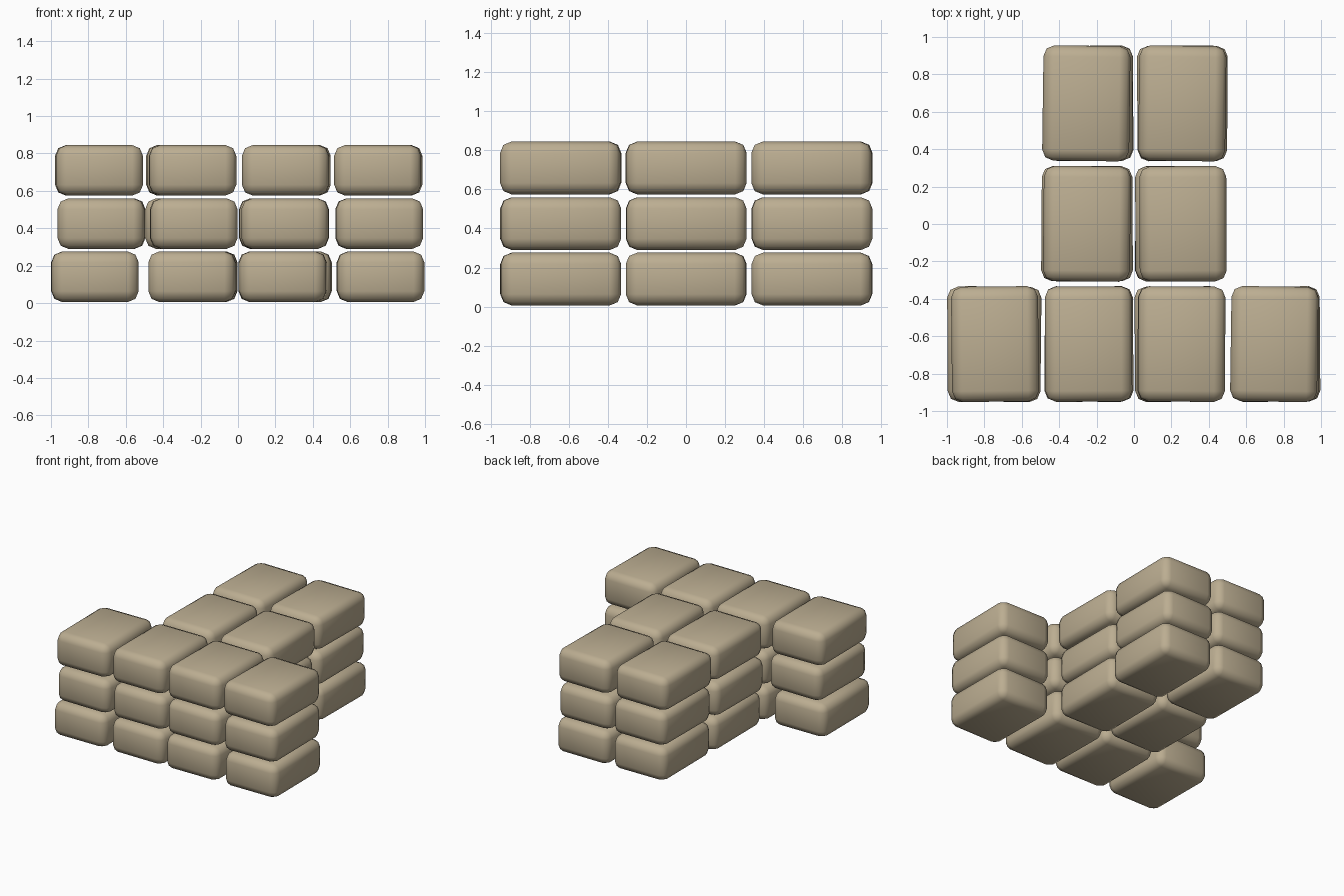
import bpy, math

if "Cube" in bpy.data.objects:
    bpy.data.objects.remove(bpy.data.objects["Cube"])

# Sandy stone colour
stone = bpy.data.materials.new("sandstone")
stone.diffuse_color = (0.50, 0.42, 0.285, 1)
stone.use_nodes = True
stone.node_tree.nodes["Principled BSDF"].inputs["Base Color"].default_value = stone.diffuse_color

BLOCK = (0.465, 0.616, 0.27)
LAYER_Z = (0.141, 0.425, 0.71)
ROW_Y = {"front": -0.642, "middle": 0.001, "back": 0.645}

# (x centre, small twist in degrees) of each block, from bottom to top layer
ROWS = {
    "front": (
        ((-0.765, 0.3), (-0.245, -0.4), (0.237, 0.5), (0.762, 0.4)),
        ((-0.73, -0.6), (-0.237, 0.5), (0.252, -0.4), (0.755, 0.5)),
        ((-0.743, 0.6), (-0.243, 0.3), (0.255, -0.4), (0.75, -0.8)),
    ),
    "middle": (
        ((-0.24, 0.4), (0.24, -0.5)),
        ((-0.262, -0.4), (0.24, 0.4)),
        ((-0.252, -0.6), (0.262, 0.3)),
    ),
    "back": (
        ((-0.237, 0.4), (0.267, -0.4)),
        ((-0.24, -0.4), (0.25, 0.5)),
        ((-0.255, -0.8), (0.258, -0.8)),
    ),
}


def add_block(name, x, y, z, twist):
    """One rounded stone block."""
    bpy.ops.mesh.primitive_cube_add(size=1, location=(x, y, z))
    block = bpy.context.object
    block.name = name
    block.scale = BLOCK
    bpy.ops.object.transform_apply(location=False, rotation=False, scale=True)
    block.rotation_euler.z = math.radians(twist)
    block.data.materials.append(stone)
    bevel = block.modifiers.new("rounded_edges", 'BEVEL')
    bevel.width = 0.058
    bevel.segments = 2
    bpy.ops.object.modifier_apply(modifier="rounded_edges")
    bpy.ops.object.shade_smooth_by_angle(angle=math.radians(60))


# T-shaped wall, three layers high
for row, layers in ROWS.items():
    for level, blocks in enumerate(layers):
        for i, (x, twist) in enumerate(blocks):
            add_block(f"{row}_block_{level + 1}_{i + 1}", x, ROW_Y[row], LAYER_Z[level], twist)
